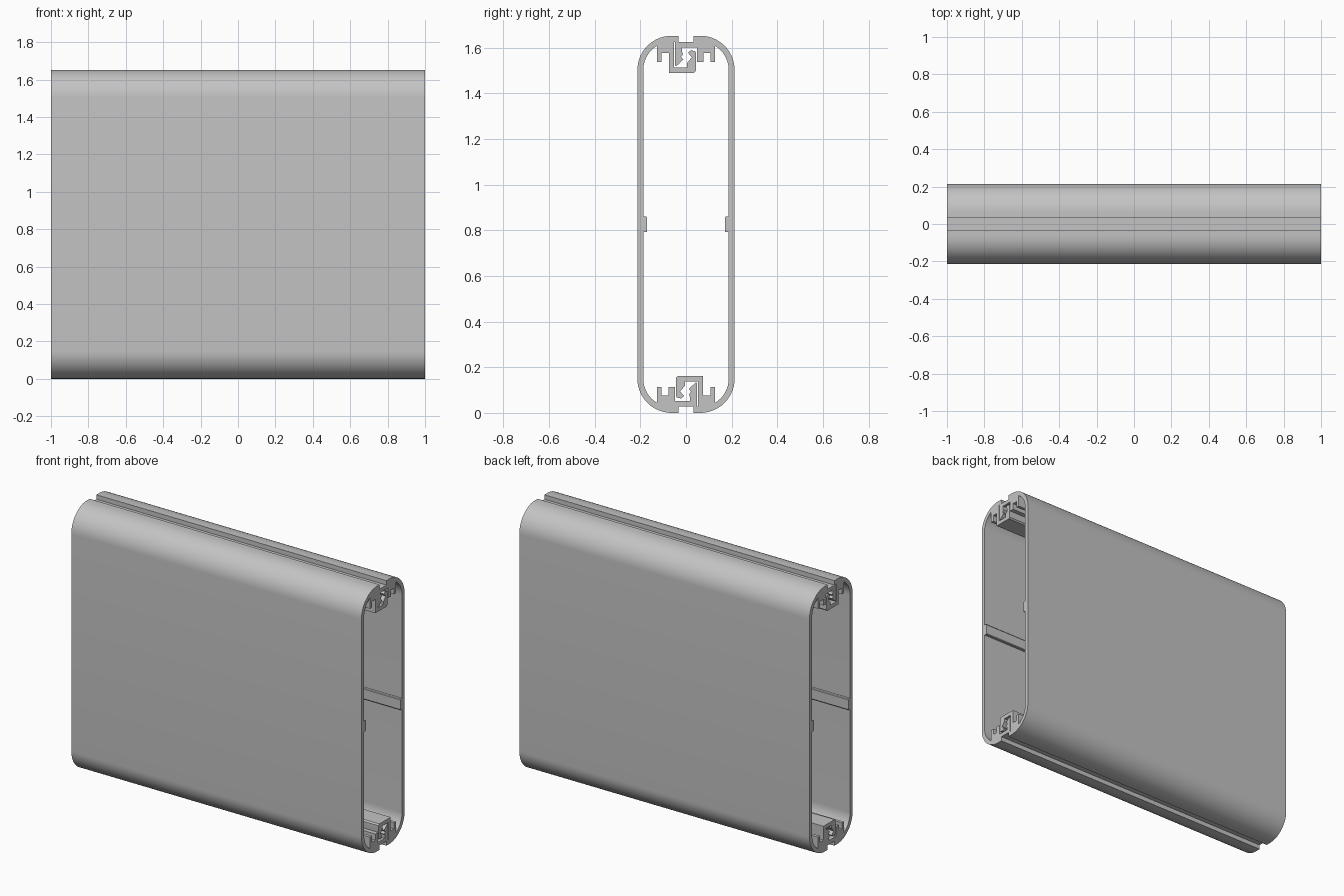
import bpy, bmesh, math

cube = bpy.data.objects.get("Cube")
if cube:
    bpy.data.objects.remove(cube, do_unlink=True)

LENGTH = 2.0
HALF_H = 0.826      # half of the overall height
HALF_W = 0.213      # half of the overall depth
RADIUS = 0.15       # outer corner radius
WALL = 0.026

# One flat grey for the whole extrusion
grey = bpy.data.materials.new("aluminium grey")
grey.use_nodes = True
colour = (0.55, 0.55, 0.55, 1)
grey.diffuse_color = colour
bsdf = grey.node_tree.nodes["Principled BSDF"]
bsdf.inputs["Base Color"].default_value = colour
bsdf.inputs["Roughness"].default_value = 0.6

# Joint sections as (y, depth below the outer edge), from lip to inner corner
SOCKET = [(-.033, 0), (-.033, .028), (-.052, .028), (-.052, .138), (.004, .138),
          (.004, .12), (.026, .094), (.008, .074), (.022, .063), (.041, .068),
          (.044, .076), (.044, .154), (.036, .162), (-.075, .162), (-.075, .076),
          (-.107, .076), (-.107, .114), (-.127, .114)]
LATCH = [(.033, 0), (.033, .028), (-.048, .028), (-.048, .13), (-.044, .134),
         (-.012, .105), (-.022, .092), (-.012, .08), (-.018, .07), (-.018, .052),
         (.048, .052), (.048, .114), (.076, .114), (.076, .076), (.107, .076),
         (.107, .114), (.127, .114)]


def arc(radius, a0, a1, cz, steps=14):
    """Arc around a corner centre on the front side; angles in degrees."""
    cy = -(HALF_W - RADIUS)
    pts = []
    for i in range(steps + 1):
        a = math.radians(a0 + (a1 - a0) * i / steps)
        pts.append((cy + radius * math.cos(a), cz + radius * math.sin(a)))
    return pts


def shell_profile():
    """Cross-section of the front half: socket at the top, latch at the bottom."""
    cz = HALF_H - RADIUS
    inner_r = RADIUS - WALL
    inner_y = -(HALF_W - WALL)
    # inner arc stops where it meets the outer prong
    stop = math.degrees(math.acos((-.127 + HALF_W - RADIUS) / inner_r))
    outside = arc(RADIUS, 90, 180, cz) + arc(RADIUS, 180, 270, -cz)
    latch = [(-y, -HALF_H + d) for y, d in LATCH]
    rib = [(inner_y, -.034), (-.173, -.034), (-.17, -.03),
           (-.17, .03), (-.173, .034), (inner_y, .034)]
    inside = arc(inner_r, 360 - stop, 180, -cz) + rib + arc(inner_r, 180, stop, cz)
    socket = [(y, HALF_H - d) for y, d in reversed(SOCKET)]
    return outside + latch + inside + socket


def extrude_shell(name, sign):
    """Extrude the profile along x; sign -1 turns it half round about x."""
    bm = bmesh.new()
    verts = [bm.verts.new((-LENGTH / 2, sign * y, HALF_H + sign * z))
             for y, z in shell_profile()]
    cap = bm.faces.new(verts)
    result = bmesh.ops.extrude_face_region(bm, geom=[cap], use_keep_orig=True)
    moved = [v for v in result["geom"] if isinstance(v, bmesh.types.BMVert)]
    bmesh.ops.translate(bm, verts=moved, vec=(LENGTH, 0, 0))
    bmesh.ops.recalc_face_normals(bm, faces=bm.faces)
    mesh = bpy.data.meshes.new(name)
    bm.to_mesh(mesh)
    bm.free()
    mesh.materials.append(grey)
    obj = bpy.data.objects.new(name, mesh)
    bpy.context.collection.objects.link(obj)
    bpy.ops.object.select_all(action='DESELECT')
    obj.select_set(True)
    bpy.context.view_layer.objects.active = obj
    bpy.ops.object.shade_smooth_by_angle(angle=math.radians(25))


# Two identical interlocking halves, the second turned half round
extrude_shell("front_shell", 1)
extrude_shell("back_shell", -1)
